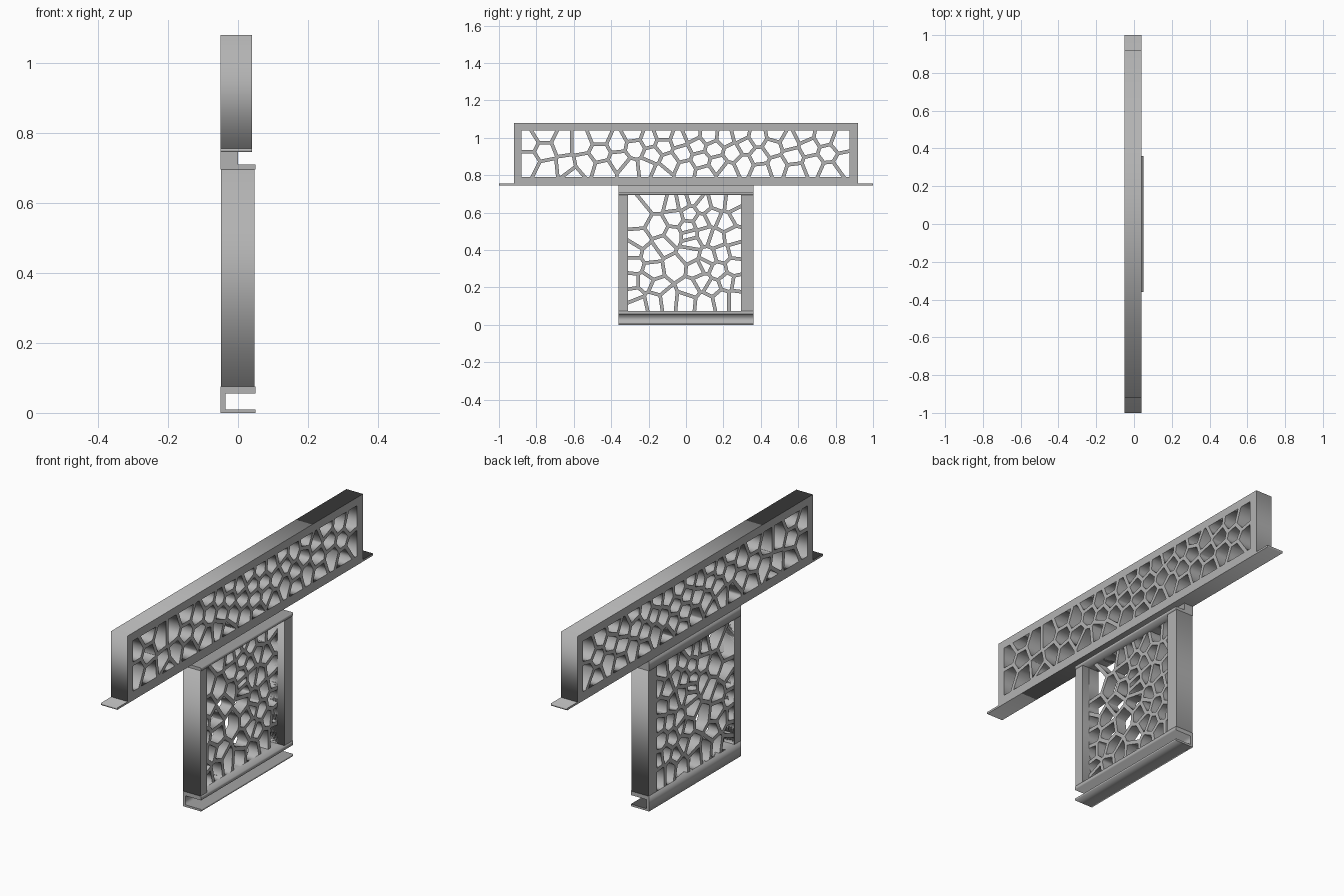
import bpy
from math import radians
from mathutils import Vector

cube = bpy.data.objects.get("Cube")
if cube:
    bpy.data.objects.remove(cube)

grey = bpy.data.materials.new("plain_grey")
grey.use_nodes = True
colour = (0.45, 0.45, 0.45, 1)
grey.diffuse_color = colour
grey.node_tree.nodes["Principled BSDF"].inputs["Base Color"].default_value = colour

SIDEWAYS = (radians(90), 0, radians(90))   # outline in y, z; thickness along x
LENGTHWISE = (radians(90), 0, 0)           # outline in x, z; thickness along y
RIB = 0.0095                               # half the width of a lattice rib


def rect(a0, a1, b0, b1):
    return [Vector(p) for p in ((a0, b0), (a1, b0), (a1, b1), (a0, b1))]


def slab(name, loops, start, end, turn):
    """Fill an outline, leaving inner loops open, and give it thickness."""
    curve = bpy.data.curves.new(name, "CURVE")
    curve.dimensions = "2D"
    curve.fill_mode = "BOTH"
    curve.extrude = (end - start) / 2
    for loop in loops:
        spline = curve.splines.new("POLY")
        spline.points.add(len(loop) - 1)
        for point, (a, b) in zip(spline.points, loop):
            point.co = (a, b, 0, 1)
        spline.use_cyclic_u = True
    obj = bpy.data.objects.new(name, curve)
    bpy.context.collection.objects.link(obj)
    obj.rotation_euler = turn
    middle = (start + end) / 2
    obj.location = (middle, 0, 0) if turn == SIDEWAYS else (0, middle, 0)
    curve.materials.append(grey)
    bpy.ops.object.select_all(action="DESELECT")
    obj.select_set(True)
    bpy.context.view_layer.objects.active = obj
    bpy.ops.object.convert(target="MESH")
    return obj


def clip(loop, origin, normal):
    """Keep the part of a convex loop behind a line."""
    kept = []
    for p, q in zip(loop, loop[1:] + loop[:1]):
        dp, dq = (p - origin).dot(normal), (q - origin).dot(normal)
        if dp <= 0:
            kept.append(p)
        if dp * dq < 0:
            kept.append(p.lerp(q, dp / (dp - dq)))
    return kept


def cell_holes(seeds, opening):
    """One hole around each seed, with a rib left between neighbours."""
    points = [Vector(s) / 100 for s in seeds]
    holes = []
    for p in points:
        loop = opening
        for q in points:
            if q is not p and loop:
                normal = (q - p).normalized()
                loop = clip(loop, (p + q) / 2 - normal * RIB, normal)
        if len(loop) > 2:
            holes.append(loop)
    return holes


# Upper beam: frame and cell lattice in one piece, on a long thin plate
upper_seeds = [
    (-84, 97), (-76, 102), (-84, 88), (-74, 83), (-76, 93), (-66, 97),
    (-64, 84), (-56, 97), (-54, 86), (-61, 80), (-46, 101), (-46, 92),
    (-44, 83), (-37, 97), (-36, 88), (-28, 102), (-27, 95), (-30, 83),
    (-20, 99), (-18, 91), (-21, 84), (-12, 102), (-12, 96), (-9, 87),
    (-14, 81), (-4, 99), (-2, 92), (0, 83), (3, 102), (6, 96), (8, 88),
    (10, 81), (12, 101), (15, 94), (17, 86), (21, 100), (22, 82), (25, 92),
    (29, 102), (32, 96), (31, 86), (38, 100), (39, 90), (40, 82), (46, 95),
    (48, 102), (49, 85), (55, 98), (57, 90), (58, 82), (63, 102), (66, 95),
    (68, 86), (74, 100), (76, 92), (77, 82), (82, 97), (84, 87)]
upper_opening = rect(-0.88, 0.875, 0.79, 1.04)
slab("upper_lattice_beam",
     [rect(-0.92, 0.92, 0.755, 1.08)] + cell_holes(upper_seeds, upper_opening),
     -0.05, 0.04, SIDEWAYS)
slab("long_plate", [rect(-1, 1, 0.745, 0.755)], -0.05, 0.04, SIDEWAYS)

# Lower panel: lattice set towards the back of an open frame
lower_seeds = [
    (-26, 58), (-15, 67), (-7, 65), (-2, 66), (4, 68), (9, 64), (17, 66),
    (25, 65), (-15, 52), (-6, 57), (2, 59), (8, 55), (14, 58), (21, 55),
    (28, 59), (-25, 45), (-7, 48), (1, 52), (2, 48), (3, 44), (10, 48),
    (16, 46), (25, 47), (-28, 40), (-19, 38), (-12, 43), (2, 38), (12, 36),
    (19, 38), (27, 40), (-28, 32), (-18, 29), (-6, 31), (6, 30), (10, 32),
    (17, 29), (26, 31), (-29, 23), (-22, 23), (-15, 20), (2, 19), (9, 23),
    (14, 20), (22, 23), (28, 22), (-28, 16), (-26, 11), (-17, 13),
    (-10, 14), (0, 13), (10, 12), (19, 14), (27, 14)]
lower_opening = rect(-0.31, 0.295, 0.075, 0.695)
slab("lower_lattice",
     [rect(-0.315, 0.3, 0.07, 0.7)] + cell_holes(lower_seeds, lower_opening),
     -0.047, 0.01, SIDEWAYS)
for name, a0, a1 in (("right_stile", -0.36, -0.31), ("left_stile", 0.295, 0.36)):
    slab(name, [rect(a0, a1, 0.075, 0.695)], -0.048, 0.047, SIDEWAYS)

# Rails: stepped on top, an open channel at the foot
slab("top_rail", [[(-0.05, 0.695), (0.05, 0.695), (0.05, 0.71), (0, 0.71),
                   (0, 0.745), (-0.05, 0.745)]], -0.36, 0.36, LENGTHWISE)
slab("bottom_channel", [[(-0.05, 0), (0.05, 0), (0.05, 0.01), (-0.035, 0.01),
                         (-0.035, 0.055), (0.05, 0.055), (0.05, 0.075),
                         (-0.05, 0.075)]], -0.36, 0.36, LENGTHWISE)
